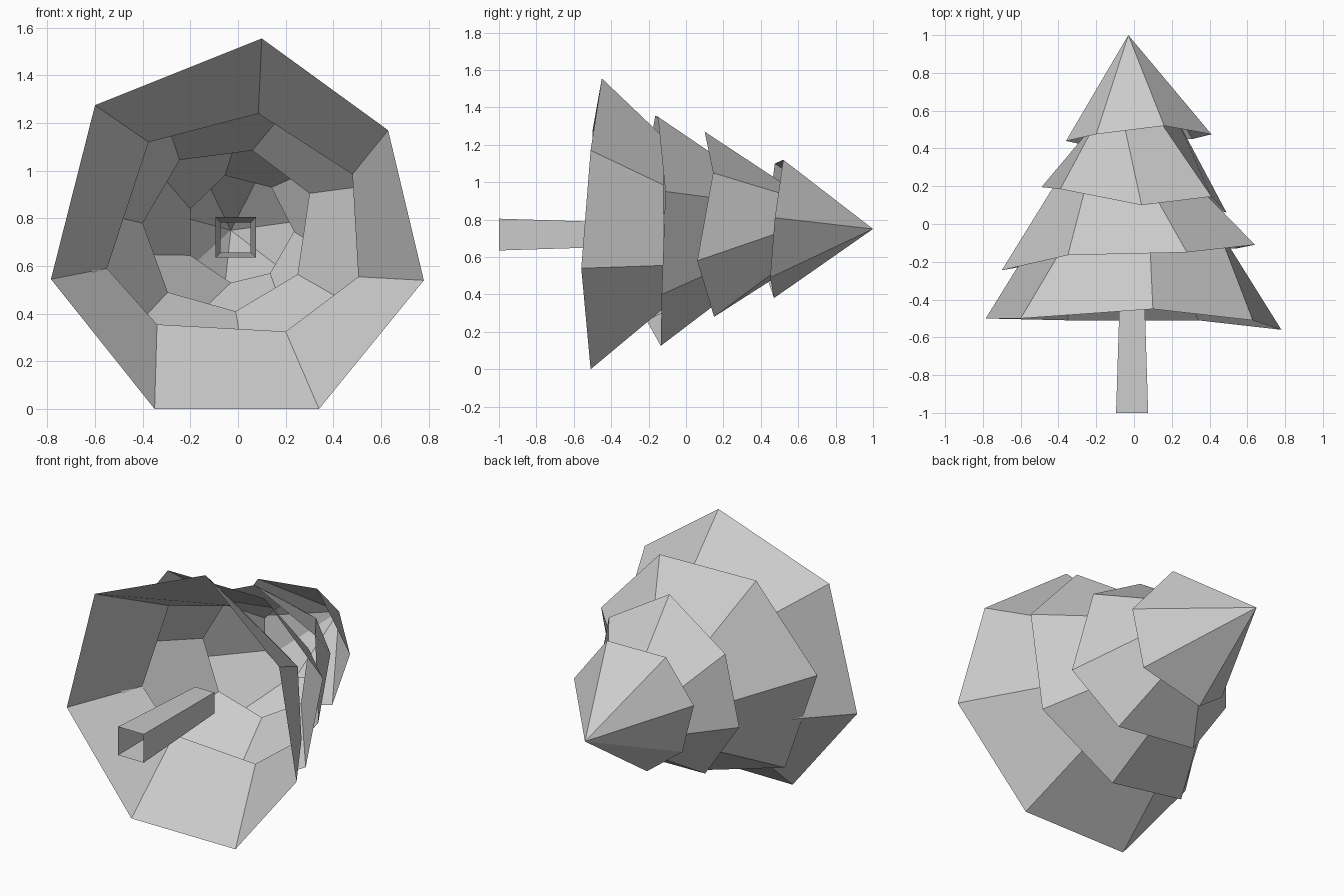
import bpy
import bmesh

# Remove the default cube only
default_cube = bpy.data.objects.get("Cube")
if default_cube:
    bpy.data.objects.remove(default_cube, do_unlink=True)


def make_material(name, colour):
    material = bpy.data.materials.new(name)
    material.use_nodes = True
    material.diffuse_color = colour
    shader = next(n for n in material.node_tree.nodes if n.type == "BSDF_PRINCIPLED")
    shader.inputs["Base Color"].default_value = colour
    shader.inputs["Roughness"].default_value = 0.8
    return material


plain_grey = make_material("plain grey", (0.6, 0.6, 0.6, 1))


def finish_object(name, bm):
    """Turn the working mesh into a flat shaded object in the scene."""
    mesh = bpy.data.meshes.new(name)
    bm.to_mesh(mesh)
    bm.free()
    mesh.materials.append(plain_grey)
    model_part = bpy.data.objects.new(name, mesh)
    bpy.context.collection.objects.link(model_part)
    return model_part


def open_shell(name, rim, top):
    """Join an uneven rim to a smaller ring, or to a single tip, leaving both ends open."""
    bm = bmesh.new()
    lower = [bm.verts.new(point) for point in rim]
    upper = [bm.verts.new(point) for point in top]
    for i in range(len(lower)):
        following = (i + 1) % len(lower)
        if len(upper) == 1:
            bm.faces.new((lower[following], lower[i], upper[0]))
        else:
            bm.faces.new((lower[following], lower[i], upper[i], upper[following]))
    return finish_object(name, bm)


def ring_at(depth, outline):
    """Place an outline of x and z pairs at one depth along the tree."""
    return [(x, depth, z) for x, z in outline]


def square_at(depth, half_width):
    centre_x, centre_z = -0.01, 0.72
    corners = ((-1, -1), (1, -1), (1, 1), (-1, 1))
    outline = [(centre_x + half_width * sx, centre_z + half_width * sz) for sx, sz in corners]
    return ring_at(depth, outline)


# Hollow, tapering square trunk
open_shell("trunk", square_at(-1, 0.085), square_at(-0.3, 0.063))

# Widest branch tier, next to the trunk
open_shell(
    "bottom_branches",
    rim=[(-0.35, -0.51, 0), (0.34, -0.51, 0), (0.78, -0.56, 0.54), (0.63, -0.51, 1.17),
         (0.1, -0.45, 1.555), (-0.6, -0.5, 1.275), (-0.785, -0.5, 0.545)],
    top=ring_at(-0.12, [(-0.34, 0.355), (0.2, 0.325), (0.505, 0.555), (0.48, 0.985),
                        (0.085, 1.24), (-0.375, 1.12), (-0.55, 0.59)]),
)

# Second branch tier
open_shell(
    "lower_middle_branches",
    rim=[(-0.51, -0.21, 0.26), (0.04, -0.135, 0.125), (0.54, -0.13, 0.4), (0.64, -0.11, 0.95),
         (0.28, -0.15, 1.35), (-0.35, -0.165, 1.355), (-0.7, -0.245, 0.85)],
    top=ring_at(0.24, [(-0.295, 0.49), (-0.01, 0.41), (0.25, 0.565), (0.3, 0.905),
                       (0.06, 1.085), (-0.245, 1.045), (-0.4, 0.78)]),
)

# Third branch tier
open_shell(
    "upper_middle_branches",
    rim=[(-0.26, 0.19, 0.31), (0.235, 0.15, 0.28), (0.49, 0.06, 0.58), (0.41, 0.145, 1.05),
         (0.04, 0.1, 1.27), (-0.39, 0.185, 1.06), (-0.49, 0.195, 0.65)],
    top=ring_at(0.54, [(-0.03, 0.53), (0.135, 0.57), (0.235, 0.745), (0.14, 0.93),
                       (-0.055, 0.98), (-0.2, 0.84), (-0.2, 0.645)]),
)

# Pointed crown
open_shell(
    "crown",
    rim=[(-0.27, 0.42, 0.53), (-0.07, 0.47, 0.38), (0.31, 0.45, 0.49), (0.41, 0.475, 0.81),
         (0.16, 0.52, 1.12), (-0.2, 0.475, 1.1), (-0.36, 0.44, 0.84)],
    top=[(-0.03, 1, 0.75)],
)
